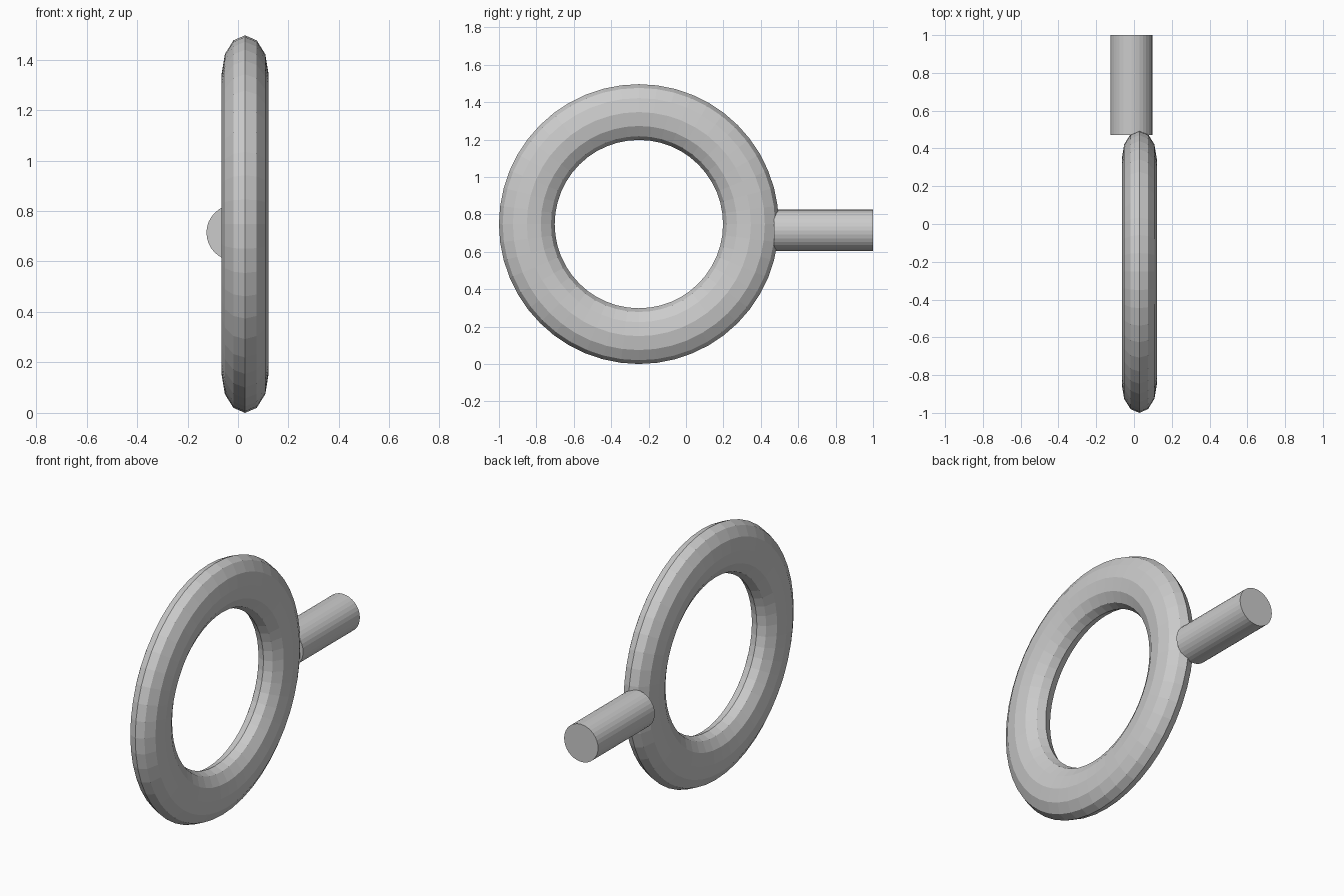
import bpy
import math

if "Cube" in bpy.data.objects:
    bpy.data.objects.remove(bpy.data.objects["Cube"])

# Ring: upright torus facing sideways, slightly flattened along its axis
bpy.ops.mesh.primitive_torus_add(
    major_segments=48, minor_segments=12,
    major_radius=0.599, minor_radius=0.149,
    location=(0.028, -0.252, 0.748), rotation=(0, math.pi / 2, 0))
ring = bpy.context.object
ring.name = "ring"
ring.scale = (1, 1, 0.0925 / 0.149)

# Handle: short rod sunk into the rear of the ring
y0, y1 = 0.47, 1.0
bpy.ops.mesh.primitive_cylinder_add(
    vertices=32, radius=0.111, depth=y1 - y0,
    location=(-0.014, (y0 + y1) / 2, 0.714), rotation=(math.pi / 2, 0, 0))
bpy.context.object.name = "handle"
